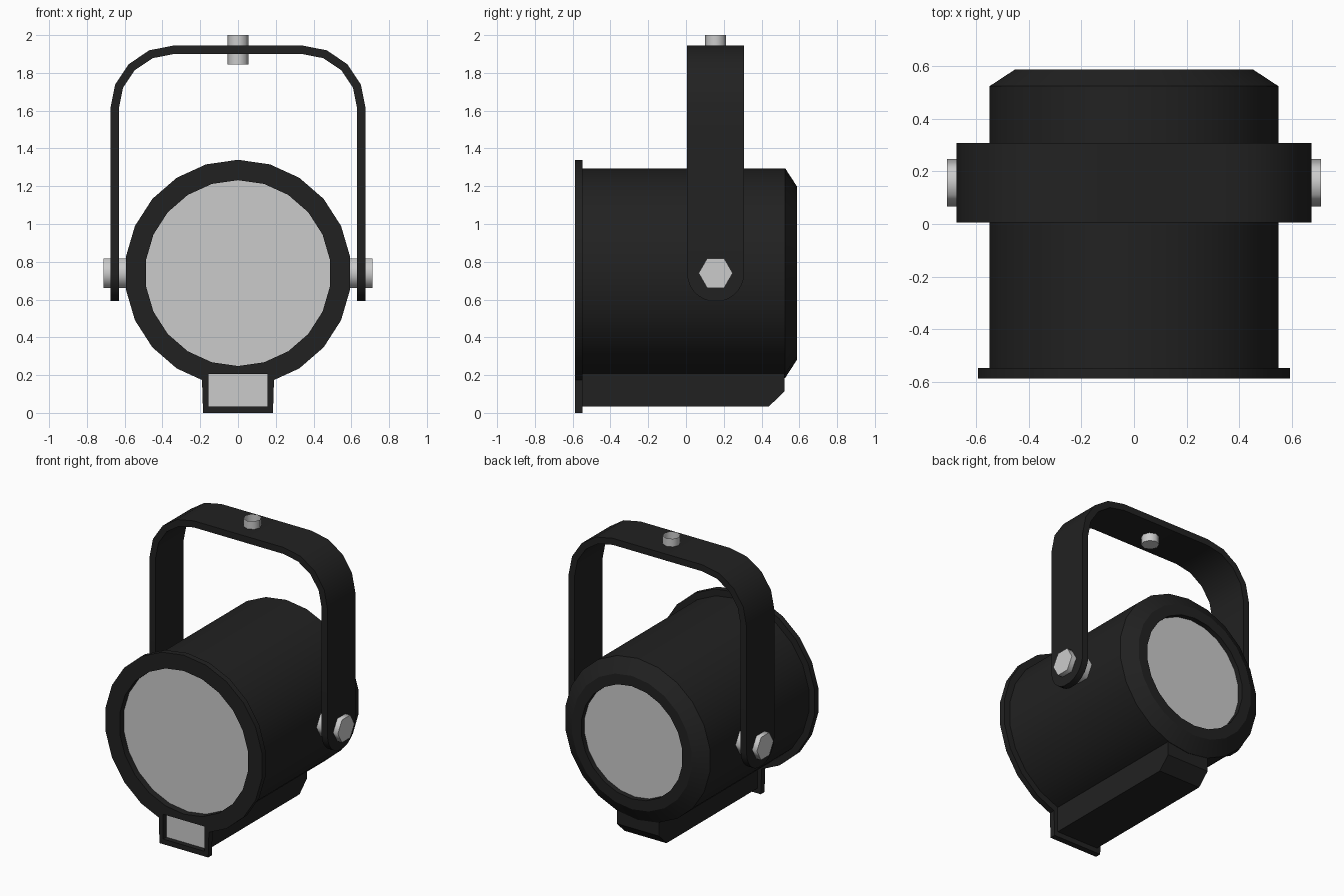
import bpy, bmesh
from math import sin, cos, pi, radians
from mathutils import Vector

if "Cube" in bpy.data.objects:
    bpy.data.objects.remove(bpy.data.objects["Cube"])

CZ, YB, SIDES = 0.74, 0.157, 22   # barrel axis height, yoke centre in y, barrel sides


def material(name, v):
    m = bpy.data.materials.new(name)
    m.diffuse_color = (v, v, v, 1)
    m.use_nodes = True
    m.node_tree.nodes["Principled BSDF"].inputs["Base Color"].default_value = m.diffuse_color
    return m


black = material("black_metal", 0.0155)
steel = material("dull_steel", 0.59)


def finish(name, bm, mat=None):
    bmesh.ops.recalc_face_normals(bm, faces=bm.faces)
    me = bpy.data.meshes.new(name)
    bm.to_mesh(me)
    bm.free()
    ob = bpy.data.objects.new(name, me)
    bpy.context.collection.objects.link(ob)
    if mat:
        me.materials.append(mat)
    return ob


def smooth(ob, angle=30):
    ob.data.shade_smooth()
    ob.data.set_sharp_from_angle(angle=radians(angle))


def loft(name, rings, mat=None, end_cap=True):
    """Skin a list of point rings and cap the ends."""
    bm = bmesh.new()
    loops = [[bm.verts.new(p) for p in r] for r in rings]
    n = len(loops[0])
    for a, b in zip(loops, loops[1:]):
        for i in range(n):
            j = (i + 1) % n
            bm.faces.new((a[i], a[j], b[j], b[i]))
    bm.faces.new(loops[0])
    if end_cap:
        bm.faces.new(loops[-1])
    return finish(name, bm, mat)


def prism(name, pts, vec, mat=None, end_cap=True):
    pts = [Vector(p) for p in pts]
    return loft(name, [pts, [p + Vector(vec) for p in pts]], mat, end_cap)


def sheet(name, pts, mat=None):
    """Single flat face."""
    me = bpy.data.meshes.new(name)
    me.from_pydata(pts, [], [list(range(len(pts)))])
    if mat:
        me.materials.append(mat)
    bpy.context.collection.objects.link(bpy.data.objects.new(name, me))


def circle(r, y):
    return [(r * sin(2 * pi * i / SIDES), y, CZ + r * cos(2 * pi * i / SIDES))
            for i in range(SIDES)]


def rect(x, y, z0, z1):
    return [(-x, y, z0), (x, y, z0), (x, y, z1), (-x, y, z1)]


def cut(ob, cutter):
    m = ob.modifiers.new("cut", 'BOOLEAN')
    m.operation, m.solver, m.object = 'DIFFERENCE', 'EXACT', cutter
    bpy.context.view_layer.objects.active = ob
    bpy.ops.object.modifier_apply(modifier=m.name)


# Barrel with front flange and recessed ends
profile = [(0.492, -0.54), (0.492, -0.588), (0.60, -0.588), (0.60, -0.548), (0.555, -0.548),
           (0.555, 0.525), (0.458, 0.588), (0.387, 0.588), (0.387, 0.55)]
barrel = loft("barrel", [circle(r, y) for r, y in profile], black)

# Frame plate around the lower window
frame = prism("window_frame", [(-0.185, -0.588, 0), (0.185, -0.588, 0),
                               (0.192, -0.588, 0.22), (-0.192, -0.588, 0.22)],
              (0, 0.04, 0), black)

# Window opening through flange and frame
cutter = prism("window_cutter", rect(0.157, -0.7, 0.035, 0.205), (0, 0.15, 0))
cut(barrel, cutter)
cut(frame, cutter)
bpy.data.objects.remove(cutter)
smooth(barrel)

# Lower housing with chamfered rear
prism("lower_housing", [(-0.16, y, z) for y, z in
                        [(-0.549, 0.035), (0.44, 0.035), (0.522, 0.115), (0.522, 0.215),
                         (-0.549, 0.215)]],
      (0.32, 0, 0), black)

# Grey lenses and window pane
sheet("front_lens", circle(0.492, -0.543)[::-1])
sheet("rear_lens", circle(0.387, 0.553), steel)
sheet("window_pane", rect(0.157, -0.553, 0.035, 0.205))

# Yoke: right half sections (outer x,z / inner x,z / half width), then mirrored
W, T = 0.151, 0.045
half = []
for k in range(7):
    a = radians(78 - 13 * k)
    half.append(((0.676, CZ - W * sin(a)), (0.676 - T, CZ - W * sin(a)), W * cos(a)))
for k in range(5):
    a = k * pi / 8
    half.append(((0.341 + 0.335 * cos(a), 1.61 + 0.335 * sin(a)),
                 (0.341 + (0.335 - T) * cos(a), 1.61 + (0.335 - T) * sin(a)), W))
full = half + [((-o[0], o[1]), (-i[0], i[1]), w) for o, i, w in reversed(half)]
yoke = loft("yoke", [[(o[0], YB - w, o[1]), (o[0], YB + w, o[1]),
                      (i[0], YB + w, i[1]), (i[0], YB - w, i[1])] for o, i, w in full], black)
smooth(yoke)

# Hexagonal pivot bolts
for side, label in ((1, "right"), (-1, "left")):
    bolt = prism(label + "_pivot_bolt",
                 [(side * 0.545, YB + 0.09 * cos(k * pi / 3), CZ + 0.09 * sin(k * pi / 3))
                  for k in range(6)], (side * 0.167, 0, 0), steel)
    smooth(bolt, 65)

# Hollow hanging stud, open at the top
stud = prism("top_stud", [(0.056 * cos(k * pi / 4), YB + 0.056 * sin(k * pi / 4), 1.845)
                          for k in range(8)], (0, 0, 0.155), steel, end_cap=False)
smooth(stud, 50)
